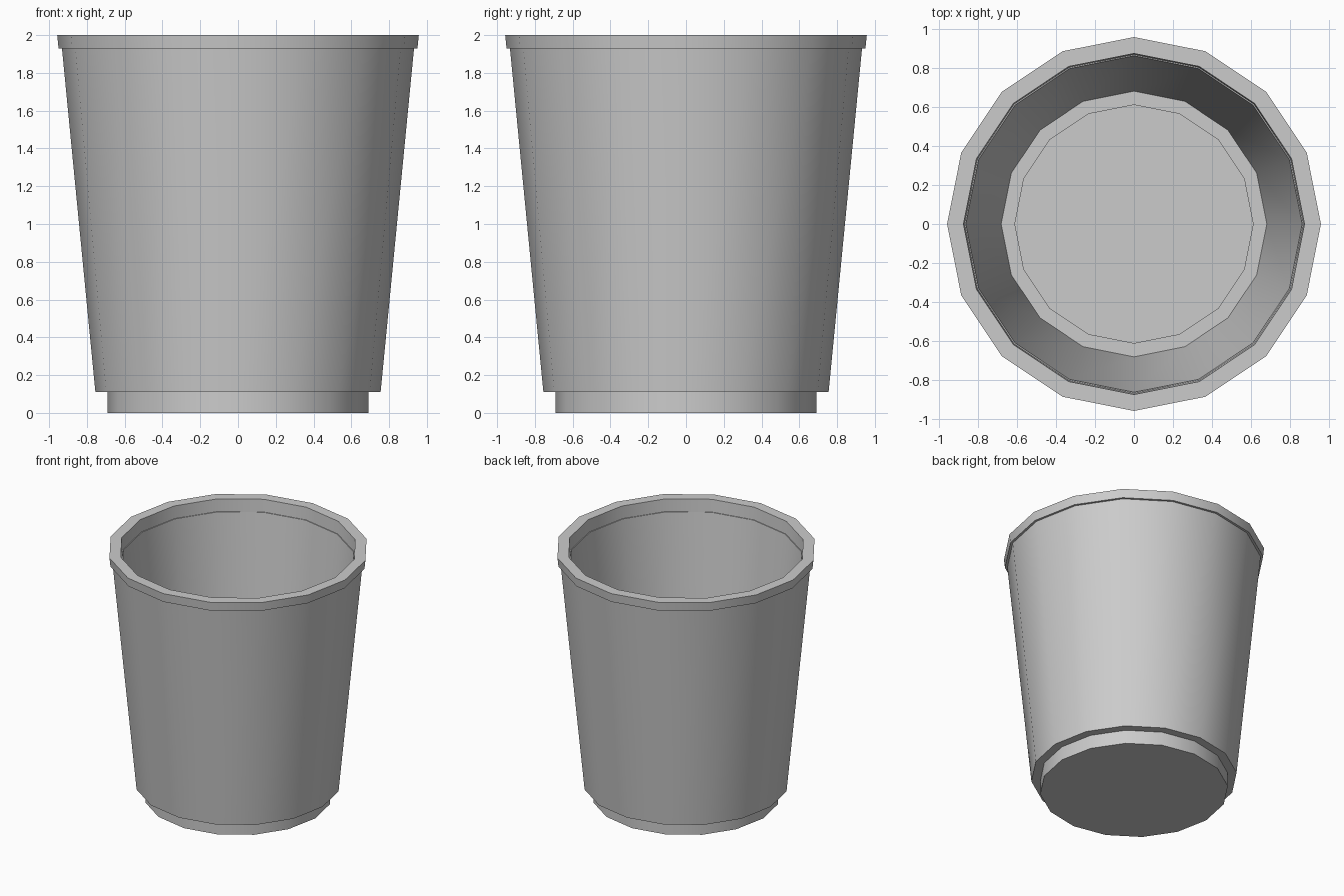
import bpy, bmesh
from math import cos, sin, pi, radians

if "Cube" in bpy.data.objects:
    bpy.data.objects.remove(bpy.data.objects["Cube"])

SIDES = 16

# Cup cross-section (radius, z): base, foot, wall, lip, inside, floor
profile = [
    (0.69, 0.0), (0.69, 0.11), (0.755, 0.11), (0.932, 1.93),
    (0.95, 1.93), (0.957, 2.0), (0.873, 2.0), (0.867, 1.9),
    (0.861, 1.9), (0.68, 0.17), (0.61, 0.17), (0.61, 0.07),
]


def lathe(name, points):
    bm = bmesh.new()
    rings = [[bm.verts.new((r * cos(2 * pi * i / SIDES), r * sin(2 * pi * i / SIDES), z))
              for i in range(SIDES)] for r, z in points]
    for a, b in zip(rings, rings[1:]):
        for i in range(SIDES):
            j = (i + 1) % SIDES
            bm.faces.new((a[i], a[j], b[j], b[i]))
    # underside and inner floor
    bm.faces.new(rings[0][::-1])
    bm.faces.new(rings[-1])
    bmesh.ops.recalc_face_normals(bm, faces=bm.faces)
    mesh = bpy.data.meshes.new(name)
    bm.to_mesh(mesh)
    bm.free()
    obj = bpy.data.objects.new(name, mesh)
    bpy.context.collection.objects.link(obj)
    return obj


# Tapered cup with a stepped foot and a raised lip
cup = lathe("cup", profile)
bpy.context.view_layer.objects.active = cup
cup.select_set(True)
bpy.ops.object.shade_smooth_by_angle(angle=radians(30))
